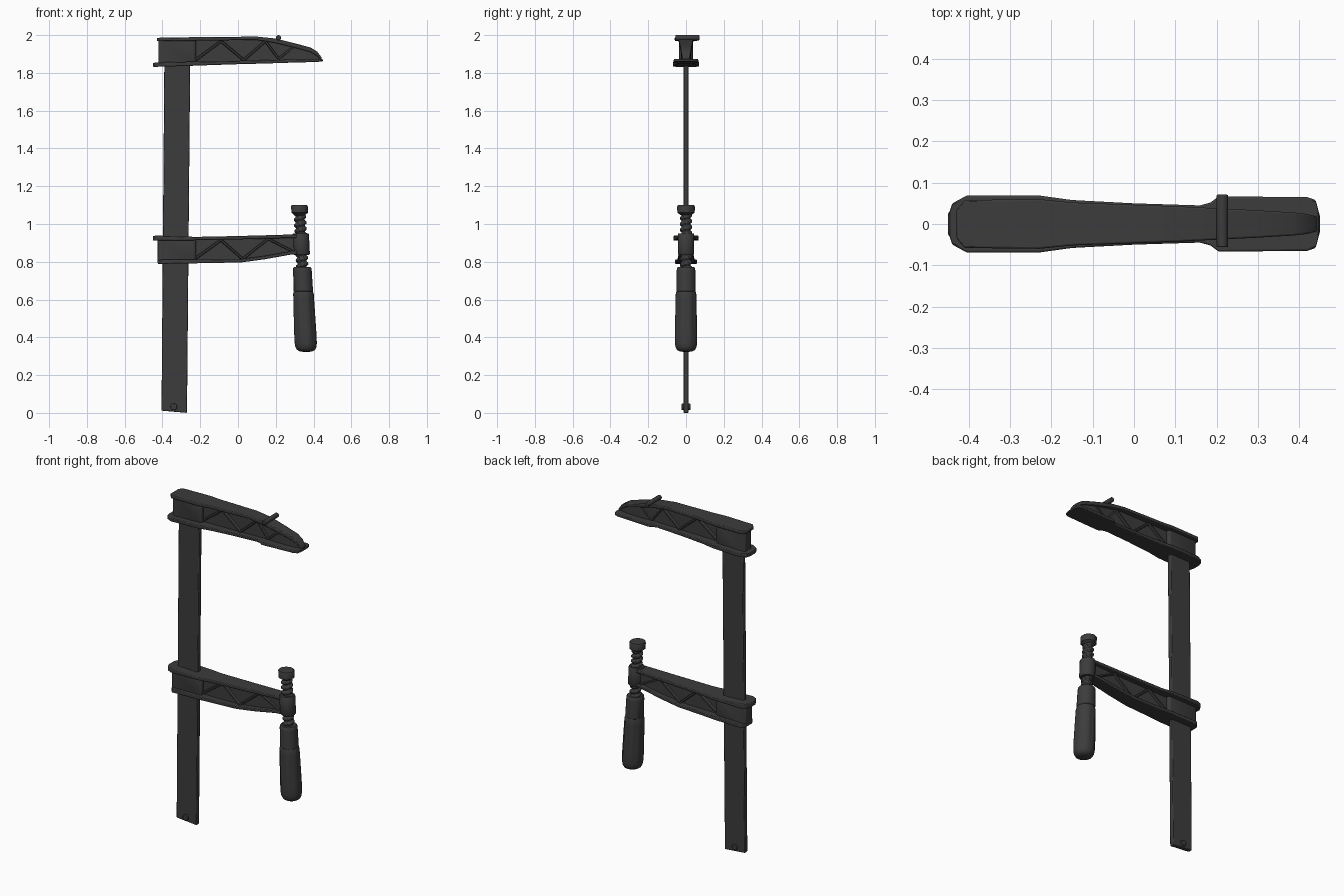
import bpy, bmesh, math
from mathutils import Vector

steel = bpy.data.materials.new("dark_steel")
steel.diffuse_color = (0.045, 0.045, 0.045, 1)


def finish(name, bm, bevel=0.0, smooth=35):
    bmesh.ops.recalc_face_normals(bm, faces=bm.faces)
    me = bpy.data.meshes.new(name)
    bm.to_mesh(me)
    bm.free()
    me.materials.append(steel)
    for p in me.polygons:
        p.use_smooth = True
    me.set_sharp_from_angle(angle=math.radians(smooth))
    ob = bpy.data.objects.new(name, me)
    bpy.context.collection.objects.link(ob)
    if bevel:
        m = ob.modifiers.new("bevel", 'BEVEL')
        m.width, m.segments, m.limit_method = bevel, 2, 'ANGLE'
    return ob


def skin(name, rings, bevel=0.0):
    """Joins closed rings of points into a capped solid."""
    bm = bmesh.new()
    rows = [[bm.verts.new(p) for p in r] for r in rings]
    n = len(rows[0])
    for a, b in zip(rows, rows[1:]):
        for i in range(n):
            j = (i + 1) % n
            bm.faces.new((a[i], a[j], b[j], b[i]))
    bm.faces.new(rows[0])
    bm.faces.new(rows[-1])
    return finish(name, bm, bevel)


def strip(name, stations, bevel=0.004):
    """Rectangular loft along x; stations are (x, z low, z high, half width)."""
    return skin(name, [[(x, -w, lo), (x, w, lo), (x, w, hi), (x, -w, hi)]
                       for x, lo, hi, w in stations], bevel)


def axis_x(z):
    return 0.325 + (1.1 - z) * 0.046


def lathe(name, profile, seg=20, radial=lambda a, z: 0.0):
    """Turned part on the slightly leaning screw axis; profile is (radius, z)."""
    rings = []
    for r, z in profile:
        ring = []
        for i in range(seg):
            a = 2 * math.pi * (i + 0.5) / seg
            q = r + radial(a, z)
            ring.append((axis_x(z) + q * math.cos(a), q * math.sin(a), z))
        rings.append(ring)
    return skin(name, rings)


def cross_pin(name, x, z, r, y0, y1):
    skin(name, [[(x + r * math.cos(i * math.pi / 6), y, z + r * math.sin(i * math.pi / 6))
                 for i in range(12)] for y in (y0, y1)], 0.003)


def truss(name, nodes, half=0.027, thick=0.008):
    """Zigzag ribs standing proud of both sides of the web."""
    for k, (p, q) in enumerate(zip(nodes, nodes[1:])):
        a, b = Vector((p[0], 0, p[1])), Vector((q[0], 0, q[1]))
        d = (b - a).normalized()
        n = Vector((-d.z, 0, d.x))
        y = Vector((0, 1, 0))
        section = [n * -thick - y * 0.01, n * -thick * 0.5 - y * half,
                   n * thick * 0.5 - y * half, n * thick - y * 0.01,
                   n * thick + y * 0.01, n * thick * 0.5 + y * half,
                   n * -thick * 0.5 + y * half, n * -thick + y * 0.01]
        skin(f"{name}_{k + 1}", [[c + s for s in section] for c in (a, b)])


# flat bar, leaning slightly, with a stop pin at the foot
t = 0.014
skin("bar", [[(a, -t, za), (b, -t, zb), (b, t, zb), (a, t, za)]
             for a, b, za, zb in ((-0.405, -0.27, 0.012, 0.0), (-0.39, -0.253, 1.86, 1.86))], 0.004)
cross_pin("stop_pin", -0.34, 0.032, 0.018, -0.023, 0.023)

# fixed upper jaw
strip("upper_jaw_top_flange", [
    (-0.43, 1.968, 1.984, 0.035), (-0.41, 1.968, 1.987, 0.058), (-0.23, 1.97, 1.989, 0.06),
    (-0.15, 1.972, 1.99, 0.052), (0.10, 1.974, 1.992, 0.043), (0.20, 1.958, 1.982, 0.038),
    (0.30, 1.933, 1.957, 0.033), (0.385, 1.91, 1.934, 0.028), (0.42, 1.888, 1.912, 0.024),
    (0.442, 1.862, 1.882, 0.018)])
strip("upper_jaw_bottom_flange", [
    (-0.45, 1.832, 1.852, 0.02), (-0.44, 1.832, 1.854, 0.05), (-0.405, 1.833, 1.856, 0.069),
    (-0.23, 1.838, 1.86, 0.069), (-0.15, 1.841, 1.861, 0.058), (0.0, 1.846, 1.864, 0.05),
    (0.16, 1.85, 1.868, 0.045), (0.185, 1.851, 1.869, 0.052), (0.205, 1.852, 1.869, 0.067),
    (0.42, 1.858, 1.873, 0.065), (0.44, 1.86, 1.873, 0.058), (0.45, 1.861, 1.871, 0.02)])
strip("upper_jaw_web", [
    (-0.23, 1.85, 1.98, 0.013), (0.10, 1.858, 1.983, 0.013), (0.20, 1.86, 1.97, 0.015),
    (0.29, 1.862, 1.947, 0.022), (0.385, 1.862, 1.922, 0.022), (0.435, 1.864, 1.88, 0.014)])
strip("upper_jaw_bar_block", [
    (-0.42, 1.845, 1.98, 0.028), (-0.40, 1.845, 1.98, 0.036),
    (-0.235, 1.85, 1.98, 0.036), (-0.222, 1.85, 1.98, 0.028)])
truss("upper_jaw_rib", [(-0.225, 1.868), (-0.09, 1.968), (0.03, 1.868), (0.145, 1.968),
                        (0.215, 1.875), (0.295, 1.94)])
cross_pin("upper_jaw_cross_ridge", 0.214, 1.986, 0.014, -0.056, 0.071)

# sliding lower jaw
strip("lower_jaw_top_flange", [
    (-0.45, 0.912, 0.937, 0.025), (-0.435, 0.912, 0.938, 0.052), (-0.405, 0.912, 0.938, 0.066),
    (-0.23, 0.914, 0.932, 0.066), (-0.15, 0.915, 0.933, 0.055), (0.10, 0.921, 0.939, 0.046),
    (0.27, 0.926, 0.944, 0.04), (0.33, 0.927, 0.946, 0.036)])
strip("lower_jaw_bottom_flange", [
    (-0.425, 0.789, 0.809, 0.03), (-0.405, 0.789, 0.811, 0.058), (-0.23, 0.792, 0.812, 0.058),
    (-0.15, 0.793, 0.812, 0.052), (0.02, 0.797, 0.815, 0.046), (0.14, 0.813, 0.831, 0.042),
    (0.28, 0.838, 0.856, 0.038), (0.33, 0.84, 0.858, 0.034)])
strip("lower_jaw_web", [
    (-0.23, 0.80, 0.925, 0.013), (0.02, 0.806, 0.928, 0.013), (0.14, 0.822, 0.93, 0.014),
    (0.32, 0.848, 0.935, 0.018)])
strip("lower_jaw_bar_block", [
    (-0.425, 0.80, 0.925, 0.028), (-0.405, 0.80, 0.925, 0.036),
    (-0.235, 0.80, 0.925, 0.036), (-0.222, 0.80, 0.925, 0.028)])
truss("lower_jaw_rib", [(-0.225, 0.818), (-0.09, 0.915), (0.025, 0.815), (0.16, 0.922),
                        (0.29, 0.855)])
lathe("screw_boss", [(0.04, 0.837), (0.044, 0.843), (0.044, 0.945), (0.04, 0.951)], 24)

# clamping screw with a helical thread
PITCH = 0.031


def thread(a, z):
    f = (z / PITCH - a / (2 * math.pi)) % 1.0
    return 0.009 * max(0.0, min(1.0, 2.2 * (1 - abs(2 * f - 1)) - 0.5))


lathe("threaded_screw", [(0.024, 0.75 + i * 0.31 / 80) for i in range(81)], 24, thread)
lathe("pressure_pad", [(0.026, 1.046), (0.038, 1.054), (0.046, 1.06), (0.047, 1.092),
                       (0.043, 1.1), (0.012, 1.1)], 10)

# ferrule and fluted grip
lathe("ferrule", [(0.045, 0.635), (0.052, 0.645), (0.05, 0.75), (0.049, 0.765), (0.044, 0.772),
                  (0.02, 0.772)], 20)


def flute(a, z):
    on = max(0.0, min(1.0, (z - 0.37) / 0.04, (0.635 - z) / 0.03))
    return -0.004 * on * max(0.0, math.cos(8 * a)) ** 3


lathe("handle_grip", [(0.015, 0.323), (0.034, 0.326), (0.048, 0.334), (0.056, 0.349),
                      (0.059, 0.37), (0.06, 0.42), (0.058, 0.52), (0.056, 0.60),
                      (0.055, 0.63), (0.05, 0.645), (0.04, 0.649)], 48, flute)
